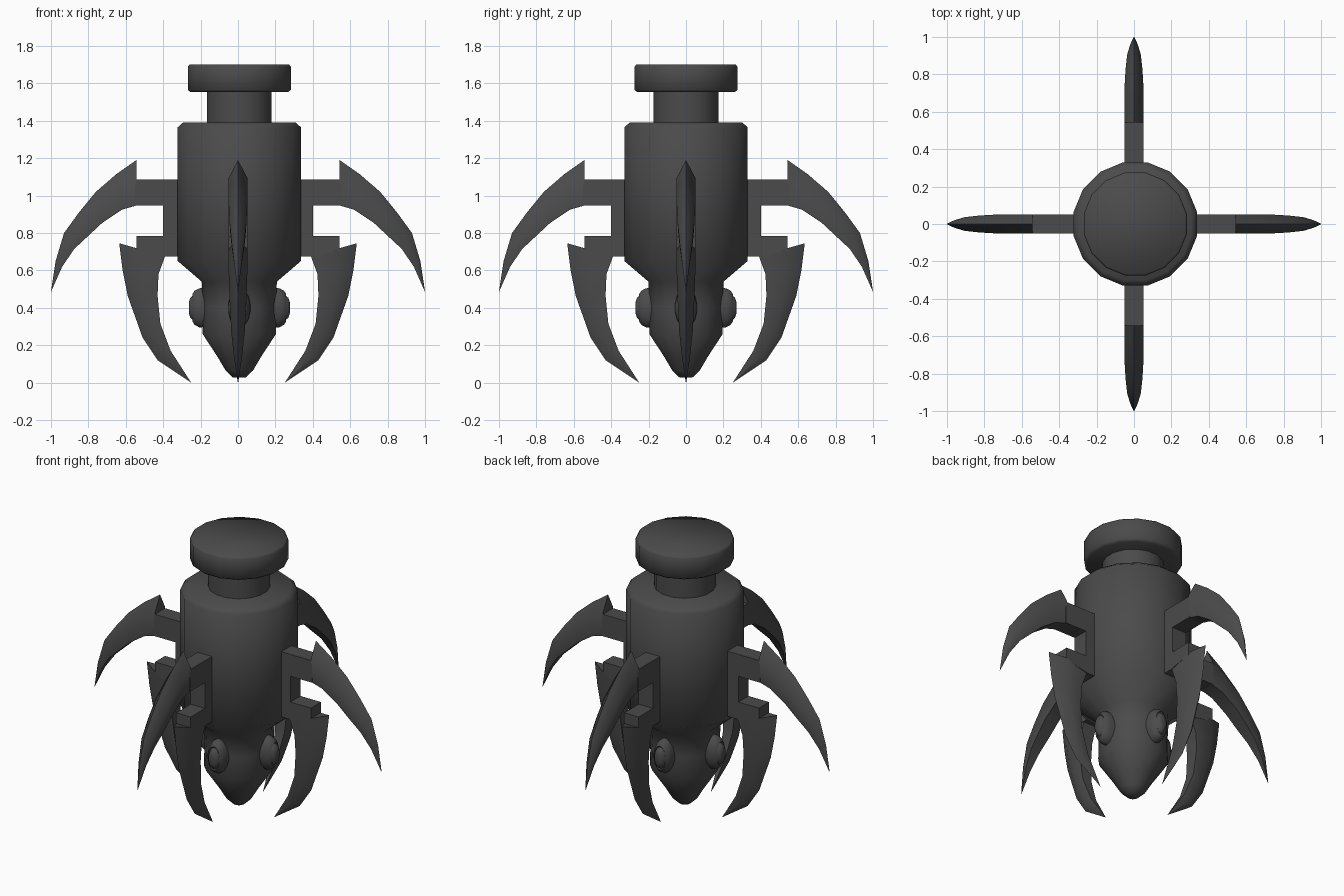
import bpy, bmesh, math
from mathutils import Matrix, Vector

if "Cube" in bpy.data.objects:
    bpy.data.objects.remove(bpy.data.objects["Cube"])

# dark charcoal finish for every part
charcoal = bpy.data.materials.new("charcoal")
charcoal.diffuse_color = (0.07, 0.07, 0.07, 1)
charcoal.use_nodes = True
charcoal.node_tree.nodes["Principled BSDF"].inputs["Base Color"].default_value = charcoal.diffuse_color


def finish(name, bm, matrix=Matrix()):
    bmesh.ops.remove_doubles(bm, verts=bm.verts, dist=1e-5)
    bmesh.ops.recalc_face_normals(bm, faces=bm.faces)
    bm.transform(matrix)
    me = bpy.data.meshes.new(name)
    bm.to_mesh(me)
    bm.free()
    me.materials.append(charcoal)
    ob = bpy.data.objects.new(name, me)
    bpy.context.collection.objects.link(ob)
    bpy.ops.object.select_all(action='DESELECT')
    ob.select_set(True)
    bpy.context.view_layer.objects.active = ob
    bpy.ops.object.shade_smooth_by_angle(angle=math.radians(60))
    return ob


def loft(bm, rings):
    # bridge consecutive closed rings and cap both ends
    rings = [[bm.verts.new(p) for p in r] for r in rings]
    n = len(rings[0])
    for a, b in zip(rings, rings[1:]):
        for i in range(n):
            j = (i + 1) % n
            bm.faces.new((a[i], a[j], b[j], b[i]))
    bm.faces.new(rings[0])
    bm.faces.new(rings[-1])


def lathe(name, profile, matrix=Matrix(), sides=16):
    bm = bmesh.new()
    angles = [2 * math.pi * (i + 0.5) / sides for i in range(sides)]
    loft(bm, [[(r * math.cos(a), r * math.sin(a), z) for a in angles] for r, z in profile])
    return finish(name, bm, matrix)


def claw(name, stations, matrix):
    # cross-section: outer ridge, two shoulders, flat inner edge
    bm = bmesh.new()
    rings = []
    for ox, oz, ix, iz, w in stations:
        o, i = Vector((ox, 0, oz)), Vector((ix, 0, iz))
        m, y = o.lerp(i, 0.4), Vector((0, w, 0))
        rings.append([o, m + y, i + y * 0.9, i - y * 0.9, m - y])
    loft(bm, rings)
    return finish(name, bm, matrix)


def plate(name, outline, half, matrix):
    bm = bmesh.new()
    loft(bm, [[(x, y, z) for x, z in outline] for y in (-half, half)])
    return finish(name, bm, matrix)


shift = Matrix.Translation((0.007, 0, 0))

# central body, neck and top cap
lathe("body", [(0.035, 0.027), (0.075, 0.065), (0.12, 0.14), (0.2, 0.26), (0.197, 0.4),
               (0.205, 0.54), (0.336, 0.65), (0.336, 1.365), (0.305, 1.392)], shift)
lathe("neck", [(0.176, 1.37), (0.176, 1.57)], shift)
lathe("cap", [(0.265, 1.553), (0.281, 1.565), (0.281, 1.688), (0.272, 1.70)], shift)

bracket = [(0.28, 1.085), (0.55, 1.085), (0.55, 0.947), (0.40, 0.947), (0.40, 0.785),
           (0.543, 0.785), (0.543, 0.705), (0.39, 0.675), (0.28, 0.675)]
upper = [(0.543, 1.19, 0.543, 0.947, 0.051), (0.65, 1.115, 0.62, 0.925, 0.051),
         (0.76, 1.02, 0.725, 0.855, 0.05), (0.85, 0.91, 0.80, 0.785, 0.045),
         (0.93, 0.80, 0.875, 0.715, 0.036), (0.975, 0.65, 0.94, 0.62, 0.02),
         (1.0, 0.487, 0.999, 0.487, 0.001)]
lower = [(0.635, 0.745, 0.39, 0.675, 0.051), (0.617, 0.60, 0.425, 0.58, 0.05),
         (0.59, 0.465, 0.43, 0.465, 0.046), (0.51, 0.24, 0.415, 0.315, 0.036),
         (0.43, 0.12, 0.36, 0.17, 0.022), (0.25, 0.0, 0.251, 0.0, 0.001)]
eye = [(0.11, 0.17), (0.106, 0.215), (0.092, 0.24), (0.075, 0.25), (0.068, 0.246),
       (0.055, 0.262), (0.03, 0.27)]

# four identical sides: bracket, two claws and a narrow oval eye
for k, side in enumerate(("right", "back", "left", "front")):
    turn = Matrix.Rotation(k * math.pi / 2, 4, 'Z')
    plate(side + "_bracket", bracket, 0.05, turn)
    claw(side + "_upper_claw", upper, turn)
    claw(side + "_lower_claw", lower, turn)
    aim = (shift @ turn @ Matrix.Translation((0, 0, 0.4)) @ Matrix.Diagonal((1, 0.55, 1, 1))
           @ Matrix.Rotation(math.pi / 2, 4, 'Y'))
    lathe(side + "_eye", eye, aim)
